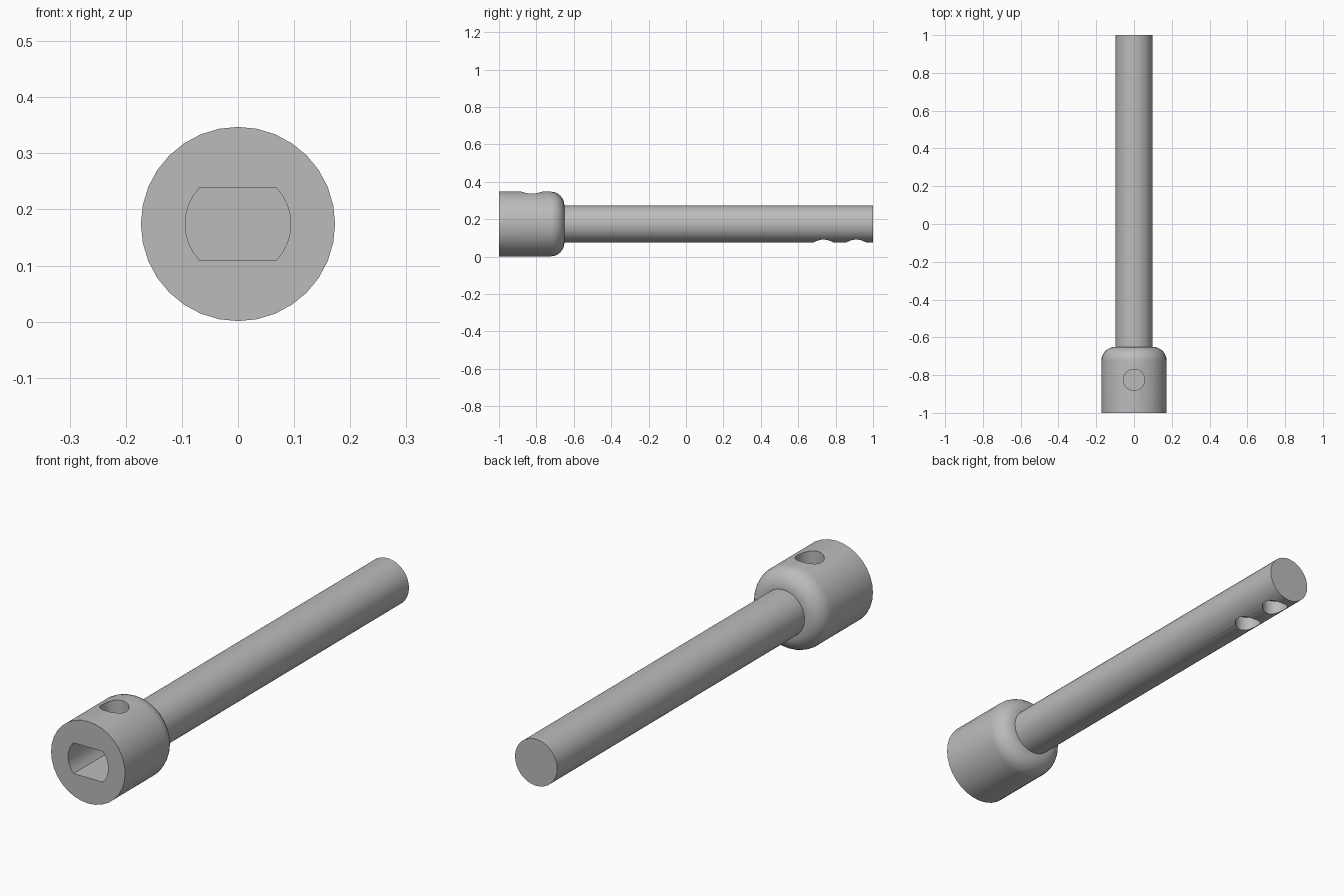
import bpy, bmesh, math
from mathutils import Vector, Matrix

cube = bpy.data.objects.get("Cube")
if cube:
    bpy.data.objects.remove(cube, do_unlink=True)

AXIS_Z = 0.174
HEAD_R, SHAFT_R = 0.173, 0.0985
FRONT, SHOULDER, BACK = -1.0, -0.65, 1.0
SIDES = 32

steel = bpy.data.materials.new("steel grey")
steel.use_nodes = True
steel.diffuse_color = (0.5, 0.5, 0.5, 1)
steel.node_tree.nodes["Principled BSDF"].inputs["Base Color"].default_value = (0.5, 0.5, 0.5, 1)


def finish(bm, name):
    bmesh.ops.recalc_face_normals(bm, faces=bm.faces)
    mesh = bpy.data.meshes.new(name)
    bm.to_mesh(mesh)
    bm.free()
    obj = bpy.data.objects.new(name, mesh)
    bpy.context.collection.objects.link(obj)
    mesh.materials.append(steel)
    return obj


def lathe(name, profile):
    """Revolve (y, radius) points around the tool's long axis."""
    bm = bmesh.new()
    rings = []
    for y, r in profile:
        angles = [math.tau * i / SIDES for i in range(SIDES)]
        rings.append([bm.verts.new((r * math.sin(a), y, AXIS_Z + r * math.cos(a))) for a in angles])
    for a, b in zip(rings, rings[1:]):
        for i in range(SIDES):
            j = (i + 1) % SIDES
            bm.faces.new((a[i], a[j], b[j], b[i]))
    bm.faces.new(rings[0])
    bm.faces.new(rings[-1])
    return finish(bm, name)


def drill(name, y, z_low, z_high, radius):
    """Vertical round cutter."""
    bm = bmesh.new()
    bmesh.ops.create_cone(bm, cap_ends=True, segments=SIDES, radius1=radius, radius2=radius,
                          depth=z_high - z_low,
                          matrix=Matrix.Translation((0, y, (z_low + z_high) / 2)))
    return finish(bm, name)


def slot(name, radius, half_height, y_start, y_end):
    """Round cutter with flat top and bottom."""
    bm = bmesh.new()
    limit = math.asin(half_height / radius)
    verts = []
    for side in (0, math.pi):
        for i in range(9):
            a = side - limit + 2 * limit * i / 8
            verts.append(bm.verts.new((radius * math.cos(a), y_start, AXIS_Z + radius * math.sin(a))))
    face = bm.faces.new(verts)
    ext = bmesh.ops.extrude_face_region(bm, geom=[face])
    moved = [v for v in ext["geom"] if isinstance(v, bmesh.types.BMVert)]
    bmesh.ops.translate(bm, verts=moved, vec=Vector((0, y_end - y_start, 0)))
    return finish(bm, name)


def cut(target, cutters):
    bpy.context.view_layer.objects.active = target
    for cutter in cutters:
        mod = target.modifiers.new("cut", "BOOLEAN")
        mod.operation = "DIFFERENCE"
        mod.solver = "EXACT"
        mod.object = cutter
        bpy.ops.object.modifier_apply(modifier=mod.name)
        bpy.data.objects.remove(cutter, do_unlink=True)


# Socket head with a rounded shoulder
fillet = HEAD_R - SHAFT_R
profile = [(FRONT, HEAD_R)]
for i in range(9):
    a = math.pi / 2 * i / 8
    profile.append((SHOULDER - fillet + fillet * math.sin(a), SHAFT_R + fillet * math.cos(a)))
head = lathe("socket_head", profile)

# Flat-sided socket and the screw hole that opens into it
cut(head, [slot("socket_cutter", 0.094, 0.065, FRONT - 0.05, -0.74),
           drill("screw_hole_cutter", -0.825, AXIS_Z, 0.45, 0.056)])

# Shaft with two blind holes underneath
shaft = lathe("shaft", [(SHOULDER - 0.03, SHAFT_R), (BACK, SHAFT_R)])
cut(shaft, [drill("shaft_hole_cutter", y, -0.05, 0.14, 0.052) for y in (0.735, 0.91)])

# Smooth round surfaces, crisp rims
bpy.ops.object.select_all(action="DESELECT")
for obj in (head, shaft):
    obj.select_set(True)
bpy.context.view_layer.objects.active = head
bpy.ops.object.shade_smooth_by_angle(angle=math.radians(30))
